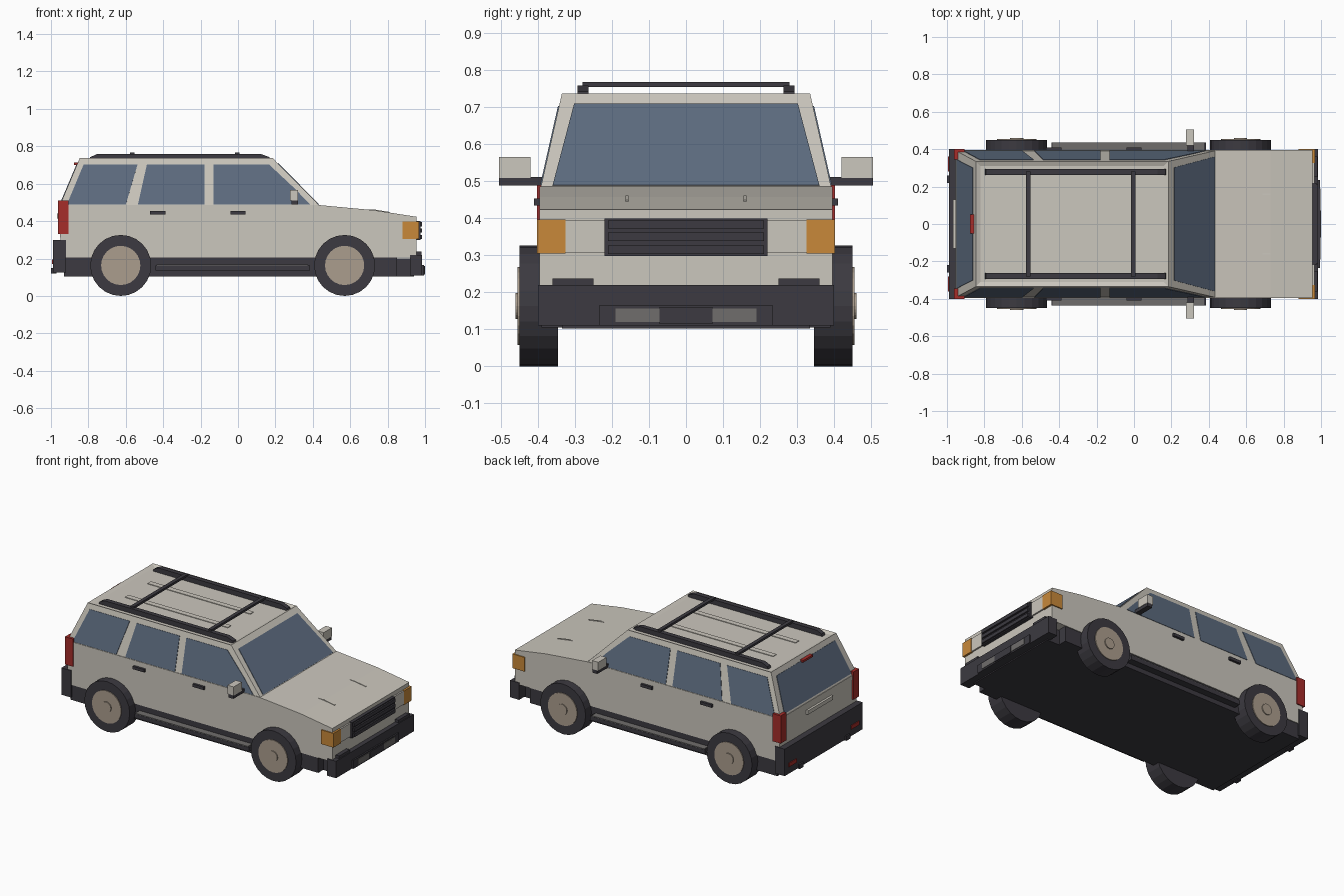
import bpy, bmesh, math
from mathutils import Vector

if "Cube" in bpy.data.objects:
    bpy.data.objects.remove(bpy.data.objects["Cube"])


def mat(name, r, g, b):
    m = bpy.data.materials.new(name)
    m.diffuse_color = (r, g, b, 1)
    m.use_nodes = True
    m.node_tree.nodes["Principled BSDF"].inputs["Base Color"].default_value = m.diffuse_color
    return m


PAINT = mat("beige paint", 0.60, 0.57, 0.51)
DARK = mat("dark plastic", 0.045, 0.042, 0.052)
GREY = mat("grey trim", 0.16, 0.155, 0.15)
GLASS = mat("blue glass", 0.11, 0.15, 0.215)
AMBER = mat("amber lamp", 0.58, 0.25, 0.042)
RED = mat("red lamp", 0.38, 0.026, 0.023)
HUB = mat("tan hub", 0.41, 0.34, 0.27)


def finish(name, bm, m):
    bmesh.ops.recalc_face_normals(bm, faces=bm.faces)
    me = bpy.data.meshes.new(name)
    bm.to_mesh(me)
    bm.free()
    me.materials.append(m)
    ob = bpy.data.objects.new(name, me)
    bpy.context.collection.objects.link(ob)
    return ob


def prism(name, pts, offset, m):
    """Flat polygon of 3D points, thickened by an offset vector."""
    bm = bmesh.new()
    face = bm.faces.new([bm.verts.new(p) for p in pts])
    ext = bmesh.ops.extrude_face_region(bm, geom=[face])
    moved = [v for v in ext["geom"] if isinstance(v, bmesh.types.BMVert)]
    bmesh.ops.translate(bm, verts=moved, vec=offset)
    return finish(name, bm, m)


def profile(name, xz, y0, y1, m):
    return prism(name, [(x, y0, z) for x, z in xz], (0, y1 - y0, 0), m)


def box(name, x, y, z, m):
    return profile(name, [(x[0], z[0]), (x[1], z[0]), (x[1], z[1]), (x[0], z[1])], y[0], y[1], m)


def pair(name, fn, x, y, z, m):
    """The same box on both sides."""
    for side, s in (("right", -1), ("left", 1)):
        fn(f"{side}_{name}", x, (s * y[0], s * y[1]), z, m)


def plate(name, pts, m, out):
    """Thin plate lying on the plane of its points, raised towards out."""
    a, b, c = (Vector(p) for p in pts[:3])
    n = (b - a).cross(c - a).normalized()
    if n.dot(Vector(out)) < 0:
        n = -n
    prism(name, [Vector(p) - n * 0.002 for p in pts], n * 0.005, m)


# Lower body with sloping bonnet, and chassis
profile("lower_body", [(-0.925, 0.205), (-0.95, 0.30), (-0.955, 0.486), (0.43, 0.486), (0.73, 0.458),
                       (0.955, 0.423), (0.955, 0.205)], -0.395, 0.395, PAINT)
box("chassis", (-0.93, 0.85), (-0.39, 0.39), (0.105, 0.21), DARK)

# Cabin with tapered sides and a sunken roof panel
Z0, Z1, Y0, Y1 = 0.484, 0.737, 0.392, 0.335


def cabin_y(z):
    return Y0 + (Y1 - Y0) * (z - Z0) / (Z1 - Z0)


def front_x(z):
    return 0.435 - 0.25 * (z - Z0) / (Z1 - Z0)


def rear_x(z):
    return -0.953 + 0.107 * (z - Z0) / (Z1 - Z0)


bm = bmesh.new()
rings = [[bm.verts.new((x, y, z)) for x, y in ((rear_x(z), -cabin_y(z)), (front_x(z), -cabin_y(z)),
                                             (front_x(z), cabin_y(z)), (rear_x(z), cabin_y(z)))]
         for z in (Z0, Z1)]
for i in range(4):
    j = (i + 1) % 4
    bm.faces.new((rings[0][i], rings[0][j], rings[1][j], rings[1][i]))
bm.faces.new(rings[0][::-1])
roof = bm.faces.new(rings[1])
bm.normal_update()
bmesh.ops.inset_region(bm, faces=[roof], thickness=0.035, depth=0)
bmesh.ops.translate(bm, verts=roof.verts, vec=(0, 0, -0.01))
finish("cabin", bm, PAINT)

# Side windows
side_glass = {
    "front_window": [(-0.13, 0.488), (0.385, 0.488), (0.305, 0.572), (0.165, 0.703), (-0.13, 0.703)],
    "middle_window": [(-0.535, 0.488), (-0.178, 0.488), (-0.178, 0.703), (-0.487, 0.703)],
    "rear_window": [(-0.915, 0.488), (-0.60, 0.488), (-0.537, 0.703), (-0.825, 0.703)],
}
for side, s in (("right", -1), ("left", 1)):
    for name, pts in side_glass.items():
        plate(f"{side}_{name}", [(x, s * cabin_y(z), z) for x, z in pts], GLASS, (0, s, 0))

# Windscreen, tailgate glass and high brake lamp


def end_plate(name, fx, z0, z1, y0, y1, m, out):
    plate(name, [(fx(z0), -y0, z0), (fx(z0), y0, z0), (fx(z1), y1, z1), (fx(z1), -y1, z1)], m, (out, 0, 0))


end_plate("windscreen", front_x, 0.488, 0.708, 0.36, 0.302, GLASS, 1)
end_plate("tailgate_glass", rear_x, 0.497, 0.705, 0.345, 0.30, GLASS, -1)
box("high_brake_lamp", (-0.878, -0.845), (-0.05, 0.05), (0.699, 0.713), RED)
box("tailgate_handle", (-0.968, -0.95), (-0.13, 0.13), (0.415, 0.44), PAINT)

# Roof ribs and rack
pair("roof_rib", box, (-0.72, 0.02), (0.098, 0.133), (0.72, 0.731), PAINT)
for side, s in (("right", -1), ("left", 1)):
    profile(f"{side}_roof_rail", [(-0.797, 0.725), (-0.79, 0.742), (-0.755, 0.758), (0.125, 0.758),
                                  (0.168, 0.742), (0.175, 0.725)], s * 0.263, s * 0.293, DARK)
for name, x in (("rear", -0.565), ("front", -0.005)):
    box(f"{name}_rack_bar", (x - 0.012, x + 0.012), (-0.28, 0.28), (0.754, 0.768), DARK)

# Bonnet creases
for side, s in (("right", -1), ("left", 1)):
    profile(f"{side}_bonnet_crease", [(0.66, 0.462), (0.73, 0.462), (0.81, 0.449), (0.81, 0.44), (0.66, 0.45)],
            s * 0.155, s * 0.163, PAINT)

# Mirrors and door handles
pair("mirror_arm", box, (0.285, 0.32), (0.37, 0.505), (0.488, 0.511), DARK)
pair("mirror_shell", box, (0.278, 0.322), (0.42, 0.505), (0.509, 0.566), PAINT)
pair("rear_door_handle", box, (-0.47, -0.388), (0.39, 0.41), (0.434, 0.453), DARK)
pair("front_door_handle", box, (-0.04, 0.04), (0.39, 0.41), (0.434, 0.453), DARK)

# Running boards with grey treads
pair("running_board", box, (-0.44, 0.385), (0.38, 0.435), (0.135, 0.162), DARK)
pair("running_board_tread", box, (-0.435, 0.375), (0.385, 0.434), (0.161, 0.167), GREY)

# Lamps
pair("front_corner_lamp", box, (0.88, 0.968), (0.325, 0.402), (0.305, 0.397), AMBER)
pair("headlamp", box, (0.94, 0.965), (0.22, 0.325), (0.308, 0.395), PAINT)
pair("tail_lamp", box, (-0.963, -0.905), (0.345, 0.402), (0.33, 0.51), RED)

# Grille with slats
box("grille", (0.94, 0.975), (-0.22, 0.22), (0.298, 0.40), DARK)
for i, z in enumerate((0.315, 0.35, 0.383)):
    box(f"grille_slat_{i + 1}", (0.97, 0.985), (-0.21, 0.21), (z - 0.011, z + 0.011), DARK)

# Front bumper, centre pad, fog lamps and hooks
box("front_bumper", (0.92, 0.985), (-0.40, 0.40), (0.11, 0.22), DARK)
box("front_valance", (0.85, 0.94), (-0.335, 0.335), (0.103, 0.20), DARK)
box("bumper_pad", (0.97, 0.994), (-0.235, 0.235), (0.11, 0.165), DARK)
box("bumper_centre_plate", (0.99, 1.0), (-0.072, 0.072), (0.115, 0.16), DARK)
pair("fog_lamp", box, (0.99, 0.997), (0.072, 0.19), (0.12, 0.157), GREY)
pair("bumper_block", box, (0.95, 0.98), (0.25, 0.36), (0.215, 0.238), DARK)

# Rear bumper, reflectors and feet
box("rear_bumper", (-0.99, -0.92), (-0.40, 0.40), (0.125, 0.30), DARK)
pair("rear_reflector", box, (-0.995, -0.985), (0.28, 0.36), (0.17, 0.195), RED)
pair("rear_bumper_foot", box, (-1.0, -0.97), (0.22, 0.26), (0.12, 0.15), DARK)


# Wheels
def disc(name, x, y, r, m):
    """Cylinder on the y axis spanning y[0]..y[1]."""
    pts = [(x + r * math.cos(i * math.tau / 24), y[0], 0.163 + r * math.sin(i * math.tau / 24)) for i in range(24)]
    prism(name, pts, (0, y[1] - y[0], 0), m)


for end, x in (("front", 0.57), ("rear", -0.627)):
    for side, s in (("right", -1), ("left", 1)):
        disc(f"{end}_{side}_tyre", x, (s * 0.345, s * 0.45), 0.163, DARK)
        disc(f"{end}_{side}_hub", x, (s * 0.44, s * 0.455), 0.105, HUB)
        disc(f"{end}_{side}_hub_cap", x, (s * 0.45, s * 0.461), 0.035, HUB)
